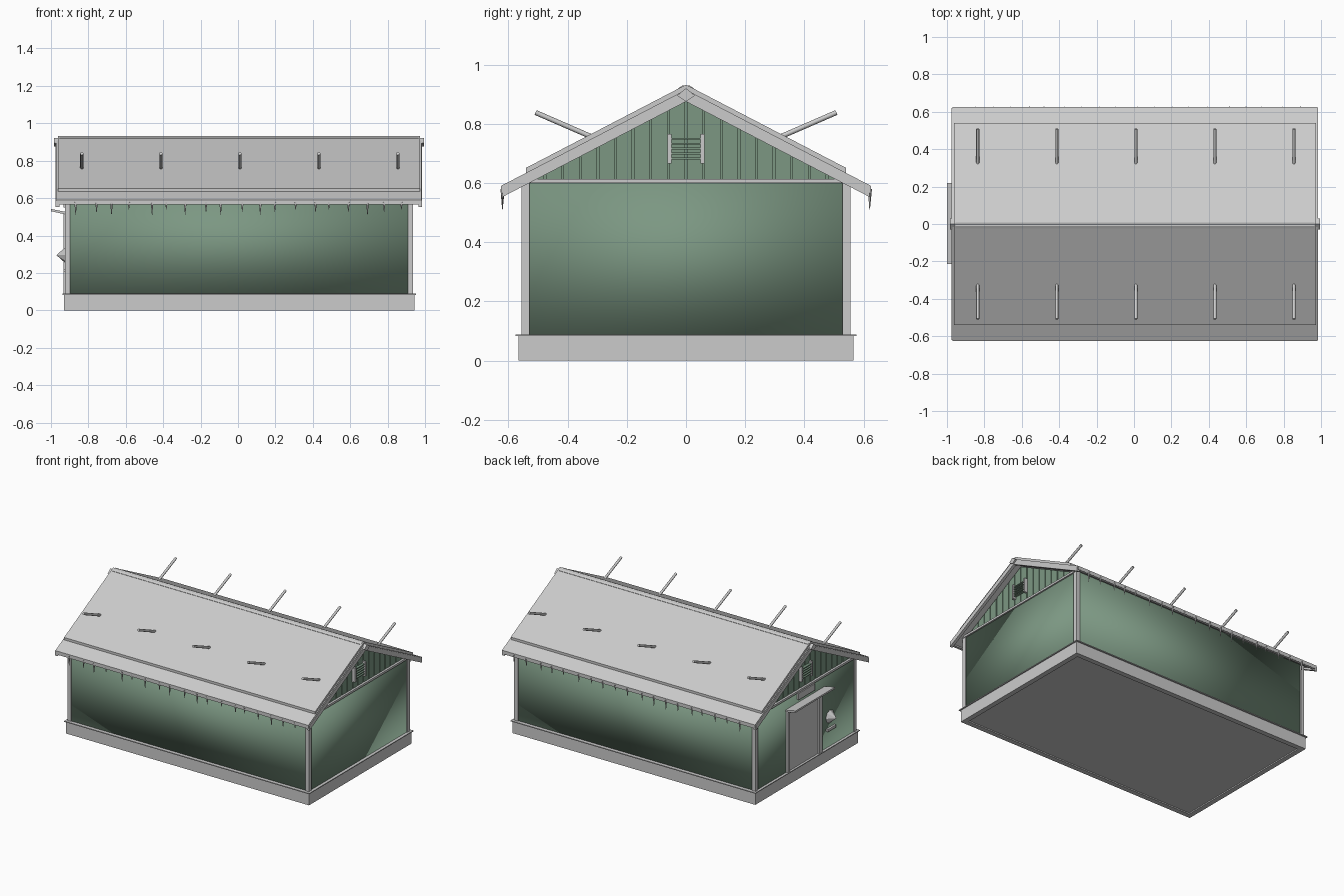
import bpy, bmesh, math, random
from mathutils import Vector, Matrix

random.seed(4)
cube = bpy.data.objects.get("Cube")
if cube:
    bpy.data.objects.remove(cube)


def material(name, color):
    m = bpy.data.materials.new(name)
    m.use_nodes = True
    m.diffuse_color = (*color, 1)
    m.node_tree.nodes["Principled BSDF"].inputs["Base Color"].default_value = (*color, 1)
    return m


GREY = material("pale grey", (0.6, 0.6, 0.6))
GREEN = material("sage green", (0.2, 0.31, 0.225))

CX = 0.005            # middle of the building along its length
END = 0.925           # half length of the walls
SIDE = 0.55           # half width of the walls
SLOPE = 0.52          # roof rise per unit of run
RIDGE = 0.915         # height of the main roof sheet at the ridge


def finish(name, bm, mat, smooth=False):
    bmesh.ops.recalc_face_normals(bm, faces=bm.faces)
    me = bpy.data.meshes.new(name)
    bm.to_mesh(me)
    bm.free()
    me.materials.append(mat)
    for p in me.polygons:
        p.use_smooth = smooth
    ob = bpy.data.objects.new(name, me)
    bpy.context.collection.objects.link(ob)
    return ob


def add_box(bm, lo, hi):
    lo, hi = Vector(lo), Vector(hi)
    mat = Matrix.Translation((lo + hi) / 2) @ Matrix.Diagonal((*(hi - lo), 1))
    bmesh.ops.create_cube(bm, size=1, matrix=mat)


def boxes(name, spans, mat, smooth=False):
    bm = bmesh.new()
    for lo, hi in spans:
        add_box(bm, lo, hi)
    return finish(name, bm, mat, smooth)


def add_prism(bm, profile, x0, x1):
    """Extrude a (y, z) outline along x."""
    f = bm.faces.new([bm.verts.new((x0, y, z)) for y, z in profile])
    r = bmesh.ops.extrude_face_region(bm, geom=[f])
    verts = [v for v in r["geom"] if isinstance(v, bmesh.types.BMVert)]
    bmesh.ops.translate(bm, verts=verts, vec=(x1 - x0, 0, 0))


def add_rod(bm, a, b, r0, r1, sides):
    a, b = Vector(a), Vector(b)
    d = b - a
    mat = Matrix.Translation((a + b) / 2) @ d.to_track_quat("Z", "Y").to_matrix().to_4x4()
    bmesh.ops.create_cone(bm, cap_ends=True, segments=sides, radius1=r0, radius2=r1,
                          depth=d.length, matrix=mat)


def slope_strip(side, y0, y1, top, thick):
    """Sloping band outline between two distances from the ridge."""
    return [(side * y0, top - SLOPE * y0), (side * y1, top - SLOPE * y1),
            (side * y1, top - thick - SLOPE * y1), (side * y0, top - thick - SLOPE * y0)]


# Foundation ring, floor and ledge
B0, B1, BY = -0.93, 0.943, 0.565
ring = [((B0, s * BY, 0), (B1, s * (BY - 0.035), 0.085)) for s in (-1, 1)]
ring = [((B0, min(a[1], b[1]), 0), (B1, max(a[1], b[1]), 0.085)) for a, b in ring]
ring += [((B0, -BY + 0.035, 0), (B0 + 0.035, BY - 0.035, 0.085)),
         ((B1 - 0.035, -BY + 0.035, 0), (B1, BY - 0.035, 0.085))]
boxes("foundation", ring, GREY)
boxes("floor", [((B0 + 0.03, -BY + 0.03, 0.008), (B1 - 0.03, BY - 0.03, 0.08))], GREY)
boxes("foundation_ledge", [((B0 - 0.008, -0.575, 0.083), (B1 + 0.008, 0.575, 0.089))], GREY)

# Walls
boxes("walls", [((CX - END, -SIDE, 0.085), (CX + END, SIDE, 0.605))], GREEN, True)

# Corner boards and gable rails
corners = []
for ex in (-1, 1):
    for sy in (-1, 1):
        x, y = CX + ex * (END - 0.008), sy * (SIDE - 0.008)
        corners.append(((x - 0.014, y - 0.014, 0.089), (x + 0.014, y + 0.014, 0.6)))
boxes("corner_boards", corners, GREY)
boxes("gable_rails", [((x - 0.01, -0.555, 0.6), (x + 0.01, 0.555, 0.614))
                      for x in (CX - END, CX + END)], GREY)

# Gable ends clad in upright planks
bm = bmesh.new()
UNDER = RIDGE - 0.035
add_prism(bm, [(-0.53, 0.604), (0.53, 0.604), (0, UNDER)], CX - END + 0.02, CX + END - 0.02)
STEP = 0.0595
for ex in (-1, 1):
    for i in range(-9, 9):
        y0, y1 = i * STEP + 0.003, (i + 1) * STEP - 0.003
        z0, z1 = (max(0.606, UNDER - SLOPE * abs(y)) for y in (y0, y1))
        x = CX + ex * (END - 0.025)
        add_prism(bm, [(y0, 0.604), (y1, 0.604), (y1, z1), (y0, z0)], x, x + ex * 0.02)
finish("gable_planks", bm, GREEN)

# Gable vents
frames, slats = [], []
for ex in (-1, 1):
    x = CX + ex * (END + 0.002)
    for s in (-1, 1):
        frames.append(((x - 0.015, s * 0.056 - 0.007, 0.665), (x + 0.015, s * 0.056 + 0.007, 0.765)))
    for i in range(5):
        z = 0.68 + i * 0.0165
        slats.append(((x - 0.012, -0.05, z), (x + 0.01, 0.05, z + 0.006)))
boxes("vent_frames", frames, GREY)
boxes("vent_slats", slats, GREEN)

# Roof: lower sheet, upper sheet, barge boards and fascia
low, up, barge = bmesh.new(), bmesh.new(), bmesh.new()
for s in (-1, 1):
    add_prism(low, slope_strip(s, 0, 0.625, RIDGE, 0.025), -0.97, 0.98)
    add_prism(up, slope_strip(s, 0, 0.54, RIDGE + 0.017, 0.02), -0.963, 0.973)
    for x in (-0.975, 0.965):
        add_prism(barge, slope_strip(s, 0, 0.62, RIDGE - 0.006, 0.034), x, x + 0.02)
finish("roof_lower_sheet", low, GREY)
finish("roof_upper_sheet", up, GREY)
finish("barge_boards", barge, GREY)
boxes("eave_fascia", [((-0.965, s * 0.615 - 0.008, 0.565), (0.975, s * 0.615 + 0.008, 0.59))
                      for s in (-1, 1)], GREY)

# Ridge cap with end knobs
bm = bmesh.new()
add_prism(bm, [(-0.025, 0.9), (-0.025, 0.921), (-0.012, 0.929), (0.012, 0.929),
               (0.025, 0.921), (0.025, 0.9)], -0.955, 0.965)
for x in (-0.985, 0.973):
    add_prism(bm, [(-0.03, 0.895), (0, 0.92), (0.03, 0.895), (0, 0.875)], x, x + 0.022)
finish("ridge_cap", bm, GREY)

# Slanted roof rods
bm = bmesh.new()
for i in range(5):
    x = -0.835 + i * 0.4225
    for s in (-1, 1):
        add_rod(bm, (x, s * 0.31, 0.752), (x, s * 0.508, 0.838), 0.0085, 0.0085, 8)
finish("roof_rods", bm, GREY, True)
bpy.context.view_layer.objects.active = bpy.data.objects["roof_rods"]
bpy.data.objects["roof_rods"].select_set(True)
bpy.ops.object.shade_smooth_by_angle(angle=math.radians(50))

# Icicles along both eaves
bm = bmesh.new()
for s in (-1, 1):
    for i in range(19):
        x = -0.86 + i * 0.097 + random.uniform(-0.015, 0.015)
        tip = random.choice((0.51, 0.525, 0.54))
        add_rod(bm, (x, s * 0.62, 0.58), (x, s * 0.62, tip), 0.008, 0.001, 5)
finish("icicles", bm, GREY)

# Doorway on the end wall: panel, posts, sill and leaf edge
W = CX - END
boxes("door_panel", [((W - 0.004, -0.14, 0.09), (W + 0.02, 0.2, 0.5))], GREY)
boxes("door_frame", [((W - 0.014, 0.19, 0.089), (W + 0.01, 0.212, 0.52)),
                     ((W - 0.014, -0.17, 0.089), (W + 0.01, -0.135, 0.52)),
                     ((W - 0.014, -0.17, 0.495), (W + 0.01, 0.212, 0.52))], GREY)

# Door canopy, tilted up towards its outer edge
bm = bmesh.new()
canopy = [(W, 0.512), (-1.0, 0.53), (-1.0, 0.542), (W, 0.526)]
f = bm.faces.new([bm.verts.new((x, -0.215, z)) for x, z in canopy])
r = bmesh.ops.extrude_face_region(bm, geom=[f])
bmesh.ops.translate(bm, verts=[v for v in r["geom"] if isinstance(v, bmesh.types.BMVert)],
                    vec=(0, 0.435, 0))
finish("door_canopy", bm, GREY)

# Blank plate over the canopy
boxes("door_plate", [((W - 0.012, -0.09, 0.55), (W, 0.09, 0.595))], GREY)

# Pointed wall lamp with a bracket below
bm = bmesh.new()
add_rod(bm, (W, -0.27, 0.295), (W - 0.05, -0.27, 0.295), 0.045, 0.001, 8)
finish("wall_lamp", bm, GREY)
boxes("wall_bracket", [((W - 0.014, -0.32, 0.205), (W, -0.23, 0.222))], GREY)
